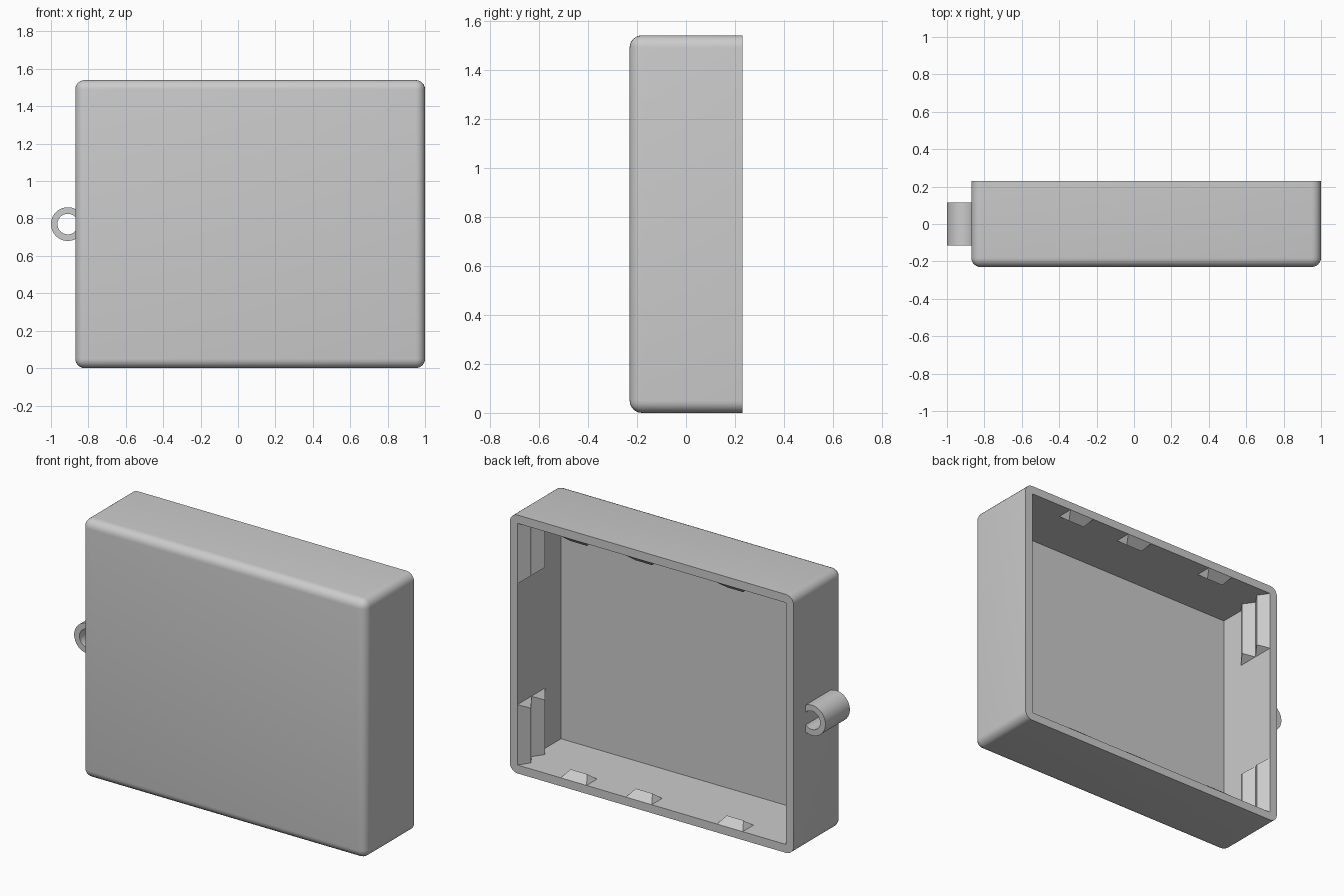
import bpy, bmesh
from math import radians, cos, sin
from mathutils import Vector

cube = bpy.data.objects.get("Cube")
if cube:
    bpy.data.objects.remove(cube, do_unlink=True)

X0, X1, Y0, Y1, H = -0.87, 1.0, -0.23, 0.23, 1.54   # case extents
WALL, ROUND = 0.05, 0.05

grey = bpy.data.materials.new("light_grey_plastic")
grey.use_nodes = True
colour = (0.6, 0.6, 0.6, 1)
grey.diffuse_color = colour
grey.node_tree.nodes["Principled BSDF"].inputs["Base Color"].default_value = colour


def add_object(name, bm):
    bmesh.ops.recalc_face_normals(bm, faces=bm.faces)
    mesh = bpy.data.meshes.new(name)
    bm.to_mesh(mesh)
    bm.free()
    mesh.materials.append(grey)
    obj = bpy.data.objects.new(name, mesh)
    bpy.context.collection.objects.link(obj)
    return obj


def select_only(obj):
    bpy.ops.object.select_all(action='DESELECT')
    obj.select_set(True)
    bpy.context.view_layer.objects.active = obj


def smooth(obj):
    select_only(obj)
    bpy.ops.object.shade_smooth_by_angle(angle=radians(30))


def block(lo, hi):
    bm = bmesh.new()
    bmesh.ops.create_cube(bm, size=1)
    lo, hi = Vector(lo), Vector(hi)
    for v in bm.verts:
        v.co = (lo + hi) / 2 + v.co * (hi - lo)
    return bm


# Case: rounded everywhere except around the open back
bm = block((X0, Y0, 0), (X1, Y1, H))
edges = [e for e in bm.edges if not all(v.co.y > 0 for v in e.verts)]
bmesh.ops.bevel(bm, geom=edges, offset=ROUND, segments=6, profile=0.5, affect='EDGES')
case = add_object("case", bm)

# Hollow the case from the back
cutter = add_object("cavity_cutter", block((X0 + WALL, Y0 + WALL, WALL),
                                           (X1 - WALL, Y1 + 0.1, H - WALL)))
cutter.hide_render = True
cut = case.modifiers.new("cavity", 'BOOLEAN')
cut.operation, cut.solver, cut.object = 'DIFFERENCE', 'EXACT', cutter
select_only(case)
bpy.ops.object.modifier_apply(modifier=cut.name)
bpy.data.objects.remove(cutter, do_unlink=True)
smooth(case)


def ridge(name, origin, along, inward, length, depth, height, taper):
    """Snap ridge of triangular section with sloped ends, starting at origin."""
    origin, along, inward = Vector(origin), Vector(along), Vector(inward)
    forward = Vector((0, -1, 0))
    bm = bmesh.new()

    def vert(u, w, h):
        return bm.verts.new(origin + along * u + forward * w + inward * h)

    a, b = vert(0, 0, 0), vert(length, 0, 0)
    c, d = vert(length, depth, 0), vert(0, depth, 0)
    p = vert(taper, depth / 2, height)
    q = vert(length - taper, depth / 2, height)
    for face in ((a, b, c, d), (a, b, q, p), (d, c, q, p), (a, p, d), (b, c, q)):
        bm.faces.new(face)
    add_object(name, bm)


# Snap ridges: three on the floor and three under the roof
for i, x in enumerate((0.58, 0.15, -0.45), 1):
    for side, z, up in (("bottom", WALL, 1), ("top", H - WALL, -1)):
        ridge(f"{side}_snap_{i}", (x - 0.085, Y1, z), (1, 0, 0), (0, 0, up),
              0.17, 0.1, 0.04, 0.03)

# Paired long ridges in the four side corners, their outer ends sunk in the case
SINK = 0.04
for side, x, inward in (("left", X1 - WALL, -1), ("right", X0 + WALL, 1)):
    for level, z, up in (("lower", WALL - SINK, 1), ("upper", H - WALL + SINK, -1)):
        for row, y in (("rear", Y1), ("inner", Y1 - 0.13)):
            ridge(f"{side}_{level}_{row}_ridge", (x, y, z), (0, 0, up), (inward, 0, 0),
                  0.36 + SINK, 0.13, 0.045, 0.035)

# Hanging loop: a C-shaped tube merging into the right side
bm = bmesh.new()
STEPS = 40
angles = [radians(42 + 276 * i / STEPS) for i in range(STEPS + 1)]
rings = []
for t in angles:
    rings.append([bm.verts.new((-0.91 + r * cos(t), y, 0.77 + r * sin(t)))
                  for r, y in ((0.09, -0.115), (0.09, 0.115), (0.055, 0.115), (0.055, -0.115))])
for r0, r1 in zip(rings, rings[1:]):
    for k in range(4):
        n = (k + 1) % 4
        bm.faces.new((r0[k], r0[n], r1[n], r1[k]))
bm.faces.new(rings[0])
bm.faces.new(rings[-1])
smooth(add_object("hanging_loop", bm))
